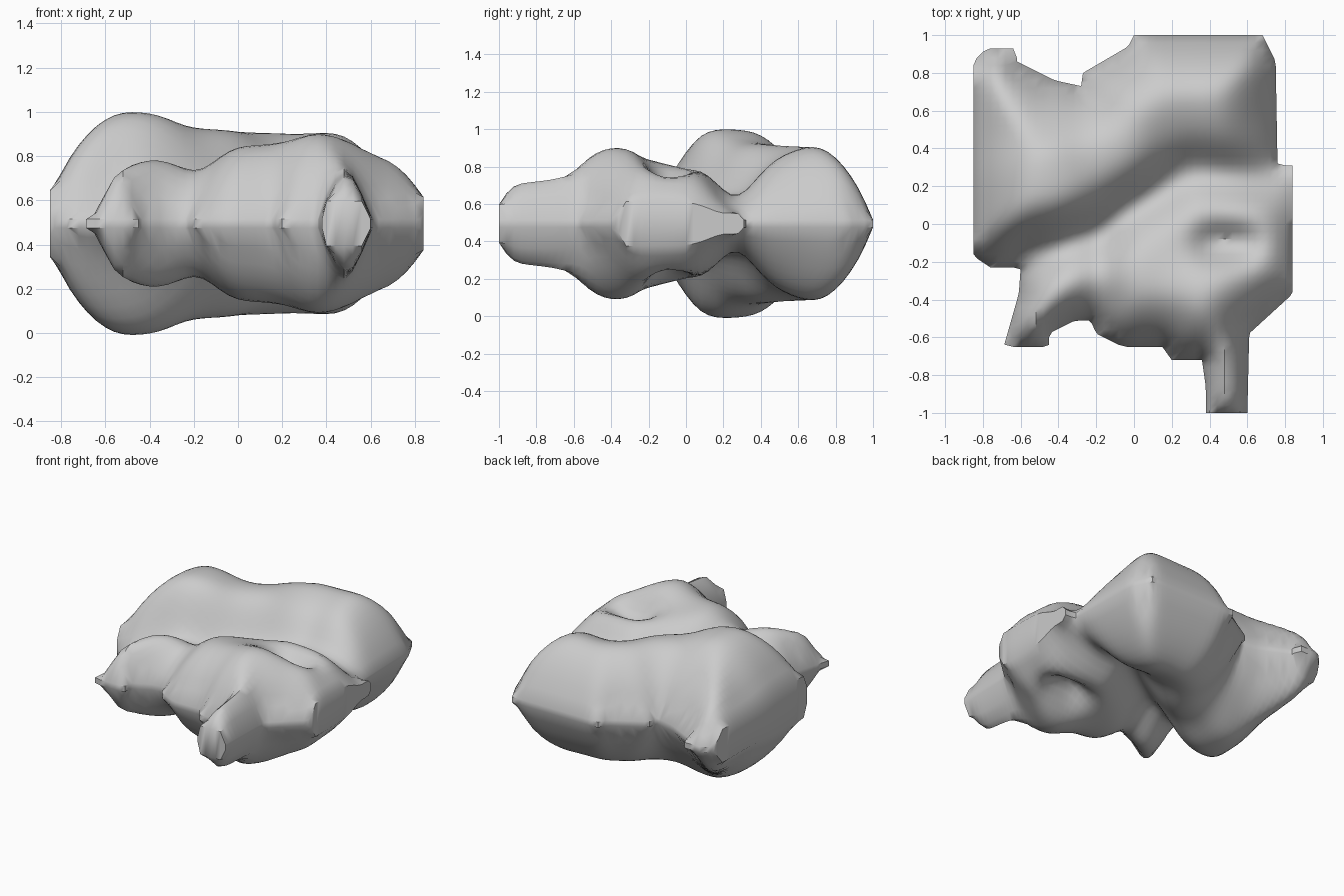
import bpy, bmesh, math
from mathutils import Vector
from mathutils.geometry import intersect_point_line

cube = bpy.data.objects.get("Cube")
if cube:
    bpy.data.objects.remove(cube, do_unlink=True)

MID = 0.495      # mirror plane of the body
CELL = 0.04      # grid spacing

# Plan outline of the body, counter-clockwise from the tail tip
OUTLINE = [Vector(p) for p in (
    (.38, -1), (.6, -1), (.61, -.58), (.84, -.37), (.84, .31), (.76, .31),
    (.75, .86), (.68, 1), (0, 1), (-.03, .94), (-.27, .8), (-.28, .73),
    (-.42, .76), (-.62, .86), (-.62, .93), (-.78, .93), (-.85, .86),
    (-.85, -.17), (-.76, -.23), (-.6, -.23), (-.61, -.37), (-.69, -.65),
    (-.45, -.65), (-.45, -.58), (-.31, -.51), (-.23, -.51), (-.2, -.58),
    (-.06, -.65), (.15, -.65), (.2, -.72), (.36, -.72), (.38, -.86))]
EDGES = list(zip(OUTLINE, OUTLINE[1:] + OUTLINE[:1]))

# Swellings: x, y, half thickness, width of the rounded rim
LOBES = [(-.5, .25, .51, .4), (-.63, .6, .42, .42), (-.15, .4, .43, .36),
         (.1, .7, .43, .36), (.42, .68, .44, .36), (.3, .45, .33, .34),
         (.65, .4, .34, .34), (.68, -.2, .36, .34), (.5, -.05, .32, .34),
         (.4, -.4, .43, .34), (.2, -.05, .31, .34), (.1, -.32, .36, .34),
         (-.35, -.3, .34, .24), (-.6, -.45, .29, .13), (.5, -.85, .27, .13)]

# Creases: path, depth, width
CREASES = [
    ([(-.8, -.27), (-.4, -.12), (-.05, .08), (.3, .28), (.84, .22)], .2, .13),
    ([(-.21, -.5), (-.16, -.1)], .1, .1),
    ([(.42, -.1), (.58, -.1)], .17, .09)]


def nearest(p, a, b):
    """Closest point to p on the segment a-b."""
    point, t = intersect_point_line(p, a, b)
    return a.lerp(b, min(max(t, 0), 1)).to_2d()


def inside(p):
    hit = False
    for a, b in EDGES:
        if (a.y > p.y) != (b.y > p.y):
            if p.x < a.x + (p.y - a.y) / (b.y - a.y) * (b.x - a.x):
                hit = not hit
    return hit


def rim_distance(p):
    """Distance to the outline; the flat-cut sides start partly raised."""
    best = 1
    for a, b in EDGES:
        flat_cut = a.x == b.x and abs(a.x) > .8
        offset = .045 if flat_cut else .02 if a.y == b.y == -1 else 0
        best = min(best, (p - nearest(p, a, b)).length + offset)
    return best


def half_thickness(p):
    total = weight = rim = 0
    for x, y, h, r in LOBES:
        w = math.exp(-((p.x - x) ** 2 + (p.y - y) ** 2) / .035) + 1e-9
        total += w * h
        rim += w * r
        weight += w
    h = total / weight
    for path, depth, width in CREASES:
        pts = [Vector(q) for q in path]
        d = min((p - nearest(p, a, b)).length for a, b in zip(pts, pts[1:]))
        h -= depth * math.exp(-(d / width) ** 2)
    rise = min(1, rim_distance(p) * weight / rim)
    return .02 + (h - .02) * math.sin(math.pi / 2 * rise) ** .78


# Flat grid trimmed to the outline
bm = bmesh.new()
n = round(2.08 / CELL)
bmesh.ops.create_grid(bm, x_segments=n, y_segments=n, size=n * CELL / 2)
outer = [f for f in bm.faces if not inside(f.calc_center_median().to_2d())]
bmesh.ops.delete(bm, geom=outer, context='FACES')
for v in bm.verts:
    if v.is_boundary:
        p = v.co.to_2d()
        spots = [nearest(p, a, b) for a, b in EDGES]
        v.co.xy = min(spots, key=lambda q: (q - p).length)

# Puff the sheet up and soften the ridges
for v in bm.verts:
    v.co.z = half_thickness(v.co.to_2d())
inner = [v for v in bm.verts if not v.is_boundary]
for i in range(5):
    bmesh.ops.smooth_vert(bm, verts=inner, factor=.5, use_axis_z=True)

# Mirror it below the middle plane and close the rim
lower = list(bm.verts)
result = bmesh.ops.extrude_face_region(bm, geom=bm.faces[:], use_keep_orig=True)
upper = [g for g in result["geom"] if isinstance(g, bmesh.types.BMVert)]
for verts, side in ((lower, -1), (upper, 1)):
    for v in verts:
        v.co.z = MID + side * v.co.z
bmesh.ops.remove_doubles(bm, verts=bm.verts[:], dist=.0005)
bmesh.ops.recalc_face_normals(bm, faces=bm.faces[:])

mesh = bpy.data.meshes.new("puffed_body")
bm.to_mesh(mesh)
bm.free()
body = bpy.data.objects.new("puffed_body", mesh)
bpy.context.collection.objects.link(body)

# Plain grey
grey = bpy.data.materials.new("light_grey")
grey.use_nodes = True
colour = (.6, .6, .6, 1)
grey.diffuse_color = colour
grey.node_tree.nodes["Principled BSDF"].inputs["Base Color"].default_value = colour
mesh.materials.append(grey)

# Smooth swellings with sharp cut edges
bpy.ops.object.select_all(action='DESELECT')
body.select_set(True)
bpy.context.view_layer.objects.active = body
bpy.ops.object.shade_smooth_by_angle(angle=math.radians(40))
